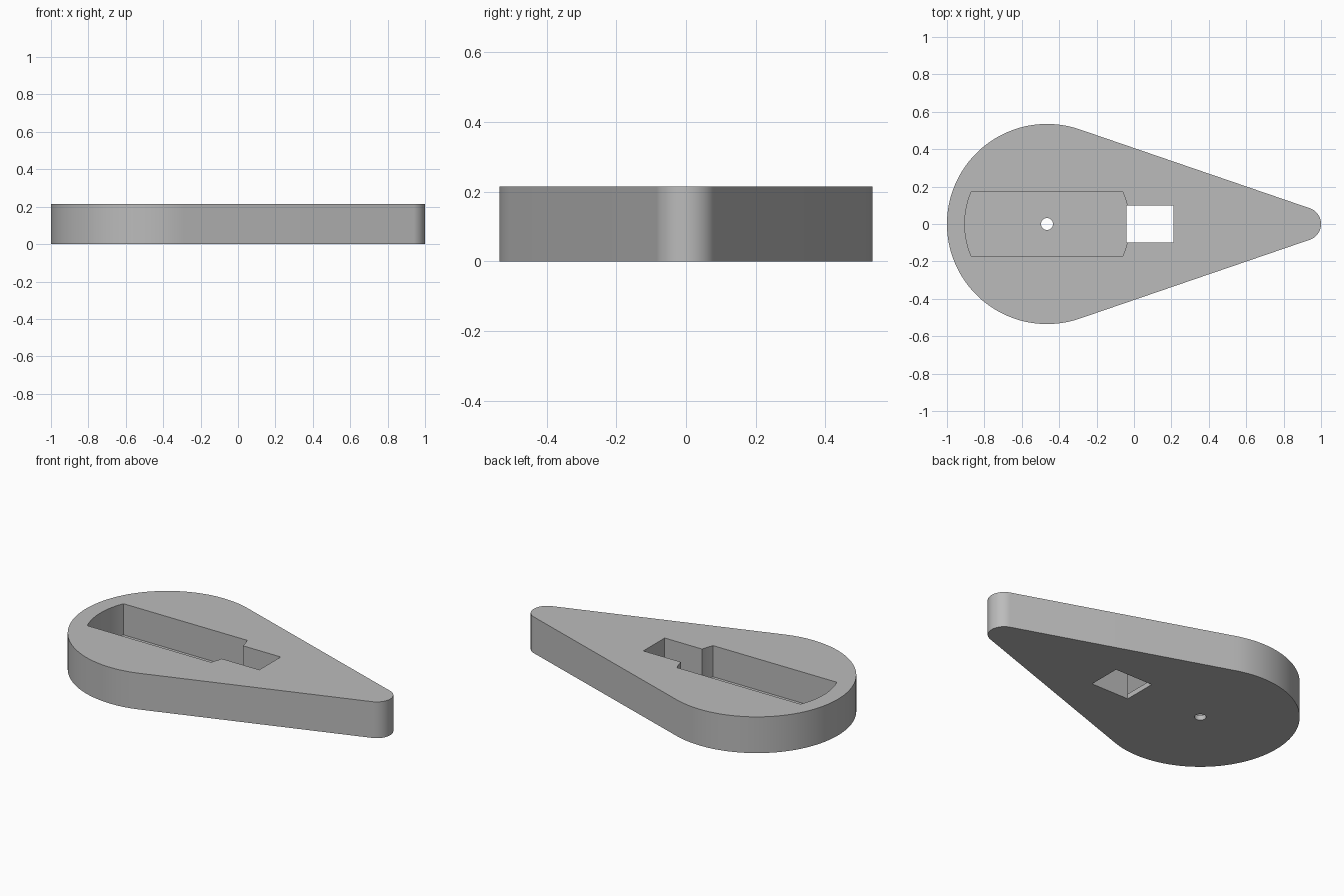
import bpy, bmesh, math

cube = bpy.data.objects.get("Cube")
if cube:
    bpy.data.objects.remove(cube, do_unlink=True)

HEIGHT = 0.215      # plate thickness
FLOOR = 0.03        # material left under the pocket
HUB_X, HUB_R = -0.465, 0.535
TIP_R = 0.089
TIP_X = 1 - TIP_R

grey = bpy.data.materials.new("plain_grey")
grey.use_nodes = True
grey.diffuse_color = (0.5, 0.5, 0.5, 1)
grey.node_tree.nodes["Principled BSDF"].inputs["Base Color"].default_value = (0.5, 0.5, 0.5, 1)


def arc(cx, radius, start, end, steps):
    """Points on a circle centred on the x axis."""
    return [(cx + radius * math.cos(start + (end - start) * i / steps),
             radius * math.sin(start + (end - start) * i / steps))
            for i in range(steps + 1)]


def prism(name, outline, bottom, top):
    """Extrude a closed outline from bottom to top."""
    bm = bmesh.new()
    face = bm.faces.new([bm.verts.new((x, y, bottom)) for x, y in outline])
    result = bmesh.ops.extrude_face_region(bm, geom=[face])
    verts = [v for v in result["geom"] if isinstance(v, bmesh.types.BMVert)]
    bmesh.ops.translate(bm, verts=verts, vec=(0, 0, top - bottom))
    bmesh.ops.recalc_face_normals(bm, faces=bm.faces[:])
    mesh = bpy.data.meshes.new(name)
    bm.to_mesh(mesh)
    bm.free()
    mesh.materials.append(grey)
    obj = bpy.data.objects.new(name, mesh)
    bpy.context.collection.objects.link(obj)
    return obj


# Teardrop plate: two arcs joined by their common tangents
tangent = math.acos((HUB_R - TIP_R) / (TIP_X - HUB_X))
plate = prism("teardrop_plate",
              arc(HUB_X, HUB_R, tangent, 2 * math.pi - tangent, 96)
              + arc(TIP_X, TIP_R, -tangent, tangent, 32), 0, HEIGHT)

# Pocket: a straight-sided slot with ends curved around the hub
POCKET_R, POCKET_HALF = 0.44, 0.17
end = math.asin(POCKET_HALF / POCKET_R)
pocket = prism("pocket_cutter",
               arc(HUB_X, POCKET_R, -end, end, 16)
               + arc(HUB_X, POCKET_R, math.pi - end, math.pi + end, 16),
               FLOOR, HEIGHT + 0.1)

# Rectangular window and round hole, both right through the plate
window = prism("window_cutter",
               [(-0.04, -0.1), (0.21, -0.1), (0.21, 0.1), (-0.04, 0.1)],
               -0.1, HEIGHT + 0.12)
hole = prism("hole_cutter",
             arc(HUB_X, 0.032, 0, 2 * math.pi, 32)[:-1], -0.1, HEIGHT + 0.14)

bpy.ops.object.select_all(action="DESELECT")
plate.select_set(True)
bpy.context.view_layer.objects.active = plate
for cutter in (pocket, window, hole):
    cutter.hide_render = True
    cut = plate.modifiers.new(cutter.name, "BOOLEAN")
    cut.operation = "DIFFERENCE"
    cut.solver = "EXACT"
    cut.object = cutter
    bpy.ops.object.modifier_apply(modifier=cut.name)
    bpy.data.objects.remove(cutter, do_unlink=True)

bpy.ops.object.shade_smooth_by_angle(angle=math.radians(30))
